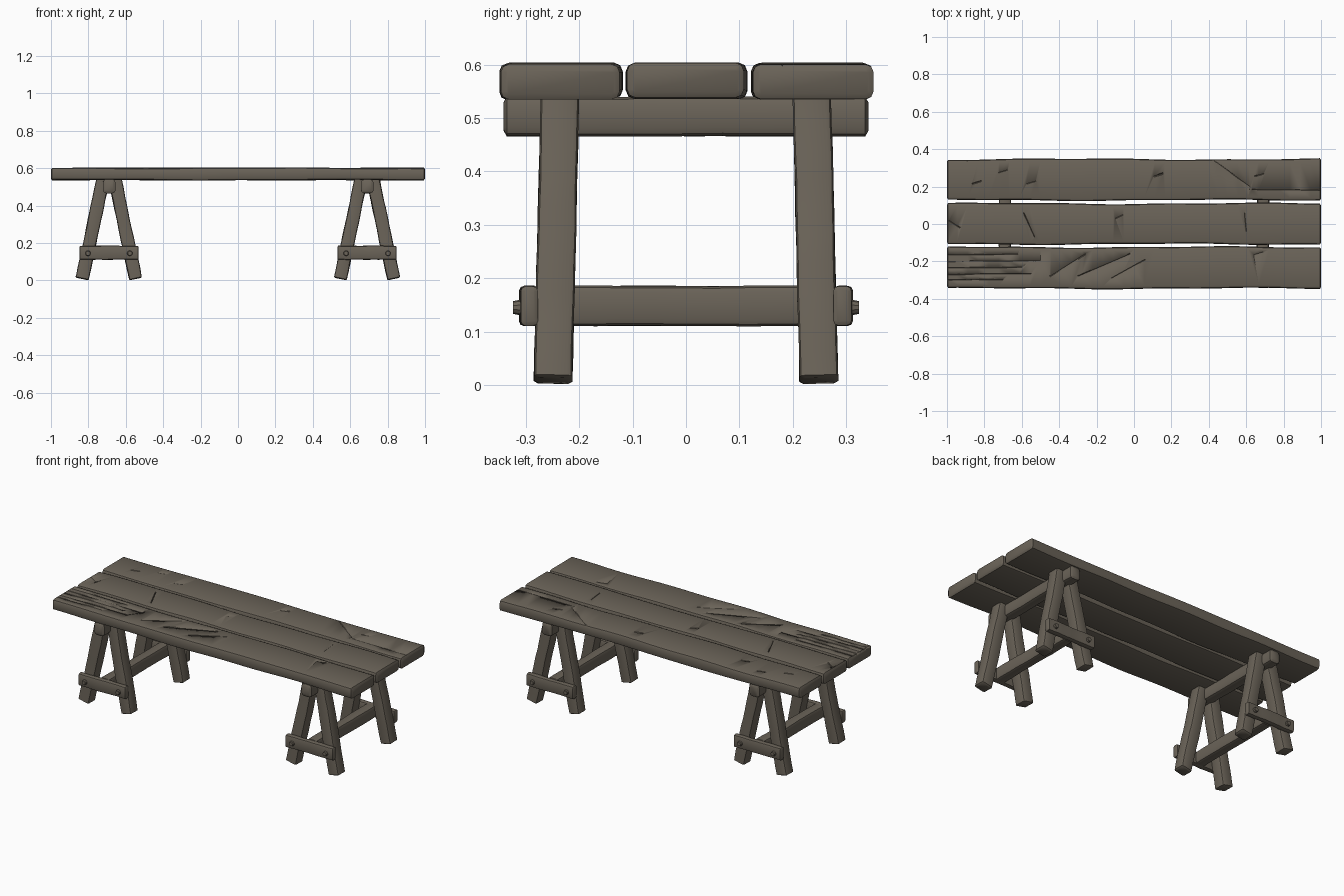
import bpy, bmesh, math, random
from mathutils import Vector, Matrix

if "Cube" in bpy.data.objects:
    bpy.data.objects.remove(bpy.data.objects["Cube"])

random.seed(4)
wood = bpy.data.materials.new("weathered wood")
wood.diffuse_color = (0.145, 0.125, 0.098, 1)
wood.use_nodes = True
wood.node_tree.nodes["Principled BSDF"].inputs["Base Color"].default_value = wood.diffuse_color


def finish(name, bm, angle=35):
    bmesh.ops.recalc_face_normals(bm, faces=bm.faces)
    me = bpy.data.meshes.new(name)
    bm.to_mesh(me)
    bm.free()
    me.materials.append(wood)
    ob = bpy.data.objects.new(name, me)
    bpy.context.collection.objects.link(ob)
    bpy.ops.object.select_all(action='DESELECT')
    ob.select_set(True)
    bpy.context.view_layer.objects.active = ob
    bpy.ops.object.shade_smooth_by_angle(angle=math.radians(angle))
    return ob


def section(w, h, c):
    """Rounded rectangle, three points on each corner."""
    pts = []
    for k, (sx, sy) in enumerate([(1, 1), (-1, 1), (-1, -1), (1, -1)]):
        for a in (0, 45, 90):
            r = math.radians(a + 90 * k)
            pts.append((sx * (w / 2 - c) + c * math.cos(r), sy * (h / 2 - c) + c * math.sin(r)))
    return pts


def beam(name, p0, p1, w, h, c=0.012, wob=0.002, n=10, side=(1, 0, 0)):
    """Worn timber lofted from p0 to p1: w along side, h across it."""
    p0, p1 = Vector(p0), Vector(p1)
    length = (p1 - p0).length
    d = (p1 - p0).normalized()
    s = Vector(side)
    s = (s - d * s.dot(d)).normalized()
    u = d.cross(s)
    ph = [random.uniform(0, 6.28) for _ in range(4)]
    wave = lambda k, t: wob * (math.sin(ph[k] + t * 9) + 0.6 * math.sin(2 * ph[k] + t * 23)) / 1.6
    stops = [0, c * 0.4 / length] + [i / n for i in range(1, n)] + [1 - c * 0.4 / length, 1]
    bm = bmesh.new()
    rings = []
    for i, t in enumerate(stops):
        end = 0.7 * c if i in (0, len(stops) - 1) else 0
        ring = []
        for a, b in section(w - 2 * end, h - 2 * end, max(c - end, 0.003)):
            a += wave(0 if a > 0 else 1, t)
            b += 0.5 * wave(2 if b > 0 else 3, t)
            ring.append(bm.verts.new(p0 + d * length * t + s * a + u * b))
        rings.append(ring)
    for r, q in zip(rings, rings[1:]):
        for i in range(12):
            j = (i + 1) % 12
            bm.faces.new((r[i], r[j], q[j], q[i]))
    bm.faces.new(rings[0])
    bm.faces.new(rings[-1])
    return finish(name, bm)


def wedge(bm, a, b, width, depth, top=0.603):
    """V-shaped groove cutter along the top between two xy points."""
    a, b = Vector((*a, 0)), Vector((*b, 0))
    n = (b - a).normalized().cross(Vector((0, 0, 1))) * width / 2
    up, low = Vector((0, 0, top + 0.01)), Vector((0, 0, top - depth))
    v = [bm.verts.new(p) for p in (a - n + up, a + n + up, a + low, b - n + up, b + n + up, b + low)]
    for f in ((0, 1, 2), (3, 5, 4), (0, 3, 4, 1), (1, 4, 5, 2), (2, 5, 3, 0)):
        bm.faces.new([v[i] for i in f])


def carve(target, grooves):
    """Cut the cracks into a plank one group at a time."""
    bm = bmesh.new()
    for g in grooves:
        wedge(bm, *g)
    cutter = finish("crack_cutter", bm)
    cutter.hide_render = True
    mod = target.modifiers.new("cracks", 'BOOLEAN')
    mod.operation, mod.object, mod.solver = 'DIFFERENCE', cutter, 'EXACT'
    mod.use_self = True
    bpy.context.view_layer.objects.active = target
    bpy.ops.object.modifier_apply(modifier=mod.name)
    bpy.data.objects.remove(cutter)


# Table top: three worn planks with cracks
cracks = {
    "front_plank": [((-1.02, y), (x, y + 0.004), 0.012, 0.008) for y, x in
                    ((-0.165, -0.62), (-0.2, -0.5), (-0.235, -0.6), (-0.27, -0.55), (-0.3, -0.7))]
    + [((-0.45, -0.28), (-0.26, -0.16), 0.022, 0.009), ((-0.3, -0.28), (-0.02, -0.16), 0.02, 0.009),
       ((-0.12, -0.29), (0.06, -0.19), 0.014, 0.006), ((0.64, -0.165), (0.69, -0.15), 0.025, 0.007)],
    "middle_plank": [((-0.99, 0.02), (-0.93, -0.02), 0.02, 0.007), ((-0.59, 0.06), (-0.53, -0.07), 0.014, 0.006),
                     ((-0.1, 0.03), (-0.06, 0.05), 0.025, 0.007), ((0.59, 0.06), (0.6, -0.04), 0.014, 0.006)],
    "back_plank": [((0.42, 0.345), (0.62, 0.2), 0.018, 0.007), ((0.63, 0.185), (1.02, 0.18), 0.012, 0.006)]
    + [((x - 0.025, y - 0.005), (x + 0.025, y + 0.01), 0.022, 0.007) for x, y in
       ((-0.7, 0.28), (-0.55, 0.22), (-0.84, 0.22), (0.13, 0.26), (0.67, 0.26))],
}
for name, y, width in (("front_plank", -0.234, 0.222), ("middle_plank", 0.001, 0.218), ("back_plank", 0.237, 0.22)):
    plank = beam(name, (-1, y, 0.569), (1, y, 0.569), width, 0.066, 0.015, 0.005, 36, (0, 1, 0))
    carve(plank, cracks[name])

# Two trestles
for tag, cx in (("left", -0.69), ("right", 0.69)):
    # Top bearer under the planks and long low stretcher
    beam(tag + "_bearer", (cx, -0.342, 0.503), (cx, 0.342, 0.503), 0.066, 0.074, 0.016)
    beam(tag + "_stretcher", (cx, -0.285, 0.148), (cx, 0.285, 0.148), 0.06, 0.075, 0.013)
    for end, sy in (("front", -1), ("back", 1)):
        # Splayed legs
        for sx in (-1, 1):
            beam(f"{tag}_{end}_leg", (cx + sx * 0.143, sy * 0.249, 0.008), (cx + sx * 0.032, sy * 0.236, 0.54),
                 0.07, 0.072, 0.01)
            # Round peg through the crossbar
            bm = bmesh.new()
            bmesh.ops.create_cone(bm, cap_ends=True, segments=10, radius1=0.018, radius2=0.012, depth=0.03,
                                  matrix=Matrix.Translation((cx + sx * 0.112, sy * 0.309, 0.145))
                                  @ Matrix.Rotation(sy * -math.pi / 2, 4, 'X'))
            finish(f"{tag}_{end}_peg", bm)
        # Crossbar tying the two legs
        beam(f"{tag}_{end}_crossbar", (cx - 0.158, sy * 0.294, 0.148), (cx + 0.158, sy * 0.294, 0.148),
             0.034, 0.074, 0.009, side=(0, 1, 0))
